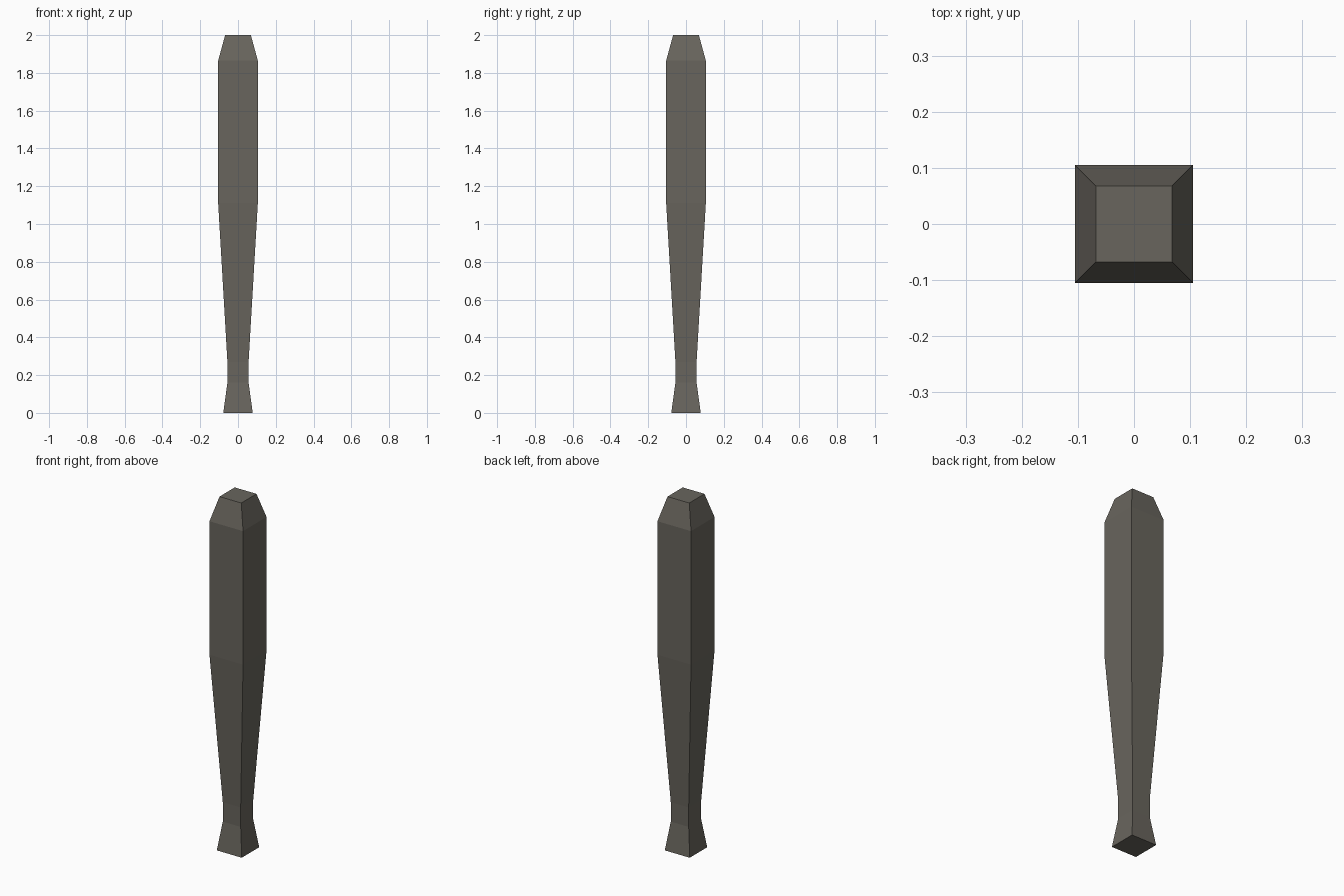
import bpy, bmesh

if "Cube" in bpy.data.objects:
    bpy.data.objects.remove(bpy.data.objects["Cube"])

# Square cross-sections from knob to tip: (height, half width)
PROFILE = [(0.0, 0.078), (0.16, 0.056), (0.27, 0.056),
           (1.11, 0.105), (1.865, 0.105), (2.0, 0.068)]
CORNERS = [(-1, -1), (1, -1), (1, 1), (-1, 1)]

# Loft the square rings into one closed body
bm = bmesh.new()
rings = [[bm.verts.new((sx * h, sy * h, z)) for sx, sy in CORNERS]
         for z, h in PROFILE]
for low, high in zip(rings, rings[1:]):
    for i in range(4):
        j = (i + 1) % 4
        bm.faces.new((low[i], low[j], high[j], high[i]))

# End caps
bm.faces.new(rings[0][::-1])
bm.faces.new(rings[-1])
bmesh.ops.recalc_face_normals(bm, faces=bm.faces)

mesh = bpy.data.meshes.new("club_body")
bm.to_mesh(mesh)
bm.free()
club = bpy.data.objects.new("club_body", mesh)
bpy.context.collection.objects.link(club)

# Dark warm grey surface
mat = bpy.data.materials.new("dark_warm_grey")
mat.diffuse_color = (0.14, 0.13, 0.11, 1.0)
mat.use_nodes = True
mat.node_tree.nodes["Principled BSDF"].inputs["Base Color"].default_value = mat.diffuse_color
mesh.materials.append(mat)
